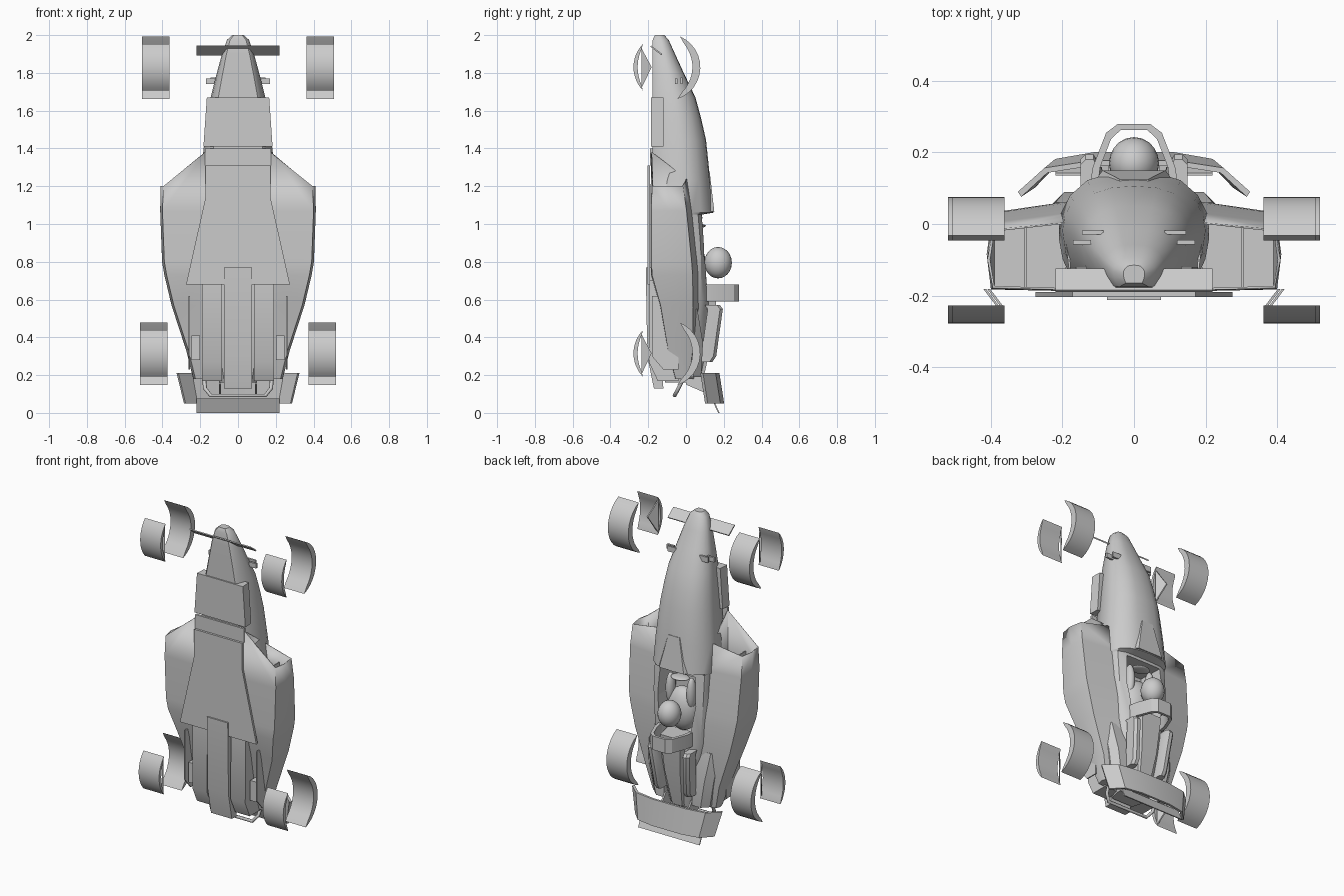
import bpy, bmesh, math

if "Cube" in bpy.data.objects:
    bpy.data.objects.remove(bpy.data.objects["Cube"])

grey = bpy.data.materials.new("light grey")
grey.diffuse_color = (0.6, 0.6, 0.6, 1)
grey.use_nodes = True
grey.node_tree.nodes["Principled BSDF"].inputs["Base Color"].default_value = grey.diffuse_color


def build(name, verts, faces, mirror=False, smooth=30):
    me = bpy.data.meshes.new(name)
    me.from_pydata(verts, [], faces)
    bm = bmesh.new()
    bm.from_mesh(me)
    bmesh.ops.remove_doubles(bm, verts=bm.verts, dist=1e-5)
    bmesh.ops.recalc_face_normals(bm, faces=bm.faces)
    bm.to_mesh(me)
    bm.free()
    me.materials.append(grey)
    ob = bpy.data.objects.new(name, me)
    bpy.context.collection.objects.link(ob)
    if mirror:
        ob.modifiers.new("mirror", 'MIRROR')
    if smooth:
        bpy.ops.object.select_all(action='DESELECT')
        ob.select_set(True)
        bpy.context.view_layer.objects.active = ob
        bpy.ops.object.shade_smooth_by_angle(angle=math.radians(smooth))
    return ob


def loft(name, rings, cap_start=True, **kw):
    n = len(rings[0])
    verts = [p for r in rings for p in r]
    faces = [(i * n + j, i * n + (j + 1) % n, (i + 1) * n + (j + 1) % n, (i + 1) * n + j)
             for i in range(len(rings) - 1) for j in range(n)]
    if cap_start:
        faces.append(tuple(range(n)))
    faces.append(tuple(range(len(verts) - n, len(verts))))
    return build(name, verts, faces, **kw)


def prism(name, pts, axis, a, b, **kw):
    put = {'x': lambda p, t: (t, p[0], p[1]),
           'y': lambda p, t: (p[0], t, p[1]),
           'z': lambda p, t: (p[0], p[1], t)}[axis]
    return loft(name, [[put(p, t) for p in pts] for t in (a, b)], **kw)


def box(name, x, y, z, **kw):
    return prism(name, [(x[0], y[0]), (x[1], y[0]), (x[1], y[1]), (x[0], y[1])], 'z', *z, **kw)


def ellipsoid(name, loc, radii):
    bm = bmesh.new()
    bmesh.ops.create_uvsphere(bm, u_segments=20, v_segments=12, radius=1)
    verts = [tuple(c + r * k for c, r, k in zip(loc, radii, v.co)) for v in bm.verts]
    faces = [[v.index for v in f.verts] for f in bm.faces]
    bm.free()
    return build(name, verts, faces, smooth=60)


# nose, tub and engine cover: z, half width, underside y, top y, squareness
stations = [(2.0, .03, -.165, -.115, 0), (1.975, .058, -.176, -.092, 0), (1.9, .085, -.178, -.058, 0),
            (1.8, .112, -.178, -.012, 0), (1.67, .145, -.178, .05, 0), (1.56, .162, -.178, .08, 0),
            (1.445, .177, -.178, .106, 0), (1.235, .2, -.178, .128, 0), (1.06, .21, -.178, .145, 0),
            (1.05, .21, -.178, .085, 1), (.88, .21, -.178, .1, 1), (.6, .19, -.178, .125, .5),
            (.45, .16, -.17, .125, 0), (.3, .13, -.15, .105, 0), (.16, .1, -.11, .075, 0)]
half = [(0, 1), (.35, .985), (.62, .93), (.85, .8), (.97, .65), (1, .52), (.95, .3), (.8, .05), (.72, 0)]
full = [1, 1, .99, .92, .74, .52, .3, .05, 0]
shape = [(x, y, q) for (x, y), q in zip(half, full)]
shape += [(-x, y, q) for x, y, q in reversed(shape[1:])]
body = loft("body", [[(x * w, yb + (yt - yb) * (y + (q - y) * k), z) for x, y, q in shape]
                     for z, w, yb, yt, k in stations])

# cockpit opening cut into the tub
cutter = loft("cockpit_cutter", [[(-w, -.08, z), (w, -.08, z), (w * 1.15, .4, z), (-w * 1.15, .4, z)]
                                 for z, w in ((1.03, .12), (.85, .13), (.62, .095))], smooth=0)
cutter.hide_render = True
cut = body.modifiers.new("cockpit", 'BOOLEAN')
cut.object = cutter
cut.operation = 'DIFFERENCE'
bpy.ops.object.select_all(action='DESELECT')
bpy.context.view_layer.objects.active = body
body.select_set(True)
bpy.ops.object.modifier_apply(modifier="cockpit")
bpy.data.objects.remove(cutter)

# raised fairing in front of the cockpit
loft("cockpit_fairing", [[(-w, y - .03, z), (-w * .8, y, z), (w * .8, y, z), (w, y - .03, z)]
                         for z, w, y in ((1.28, .05, .125), (1.065, .11, .15))])

# driver
ellipsoid("helmet", (0, .17, .795), (.07, .073, .083))
ellipsoid("driver_torso", (0, .03, .78), (.105, .075, .14))
for s in (-1, 1):
    ellipsoid("driver_arm", (s * .075, .05, .9), (.028, .035, .1))
ellipsoid("steering_wheel", (0, .06, .99), (.06, .045, .012))

# roll hoop: an arched band behind the head
outer = [(-.125, .1), (-.115, .16), (-.078, .255), (-.045, .28), (.045, .28), (.078, .255), (.115, .16), (.125, .1)]
inner = [(x * .82, y - .017 if y > .2 else y) for x, y in outer]
prism("roll_hoop", outer + inner[::-1], 'z', .59, .68)

# engine spine and intake pods behind the hoop
loft("engine_spine", [[(-w, .03, z), (-w * .7, y, z), (w * .7, y, z), (w, .03, z)]
                      for z, w, y in ((.64, .1, .165), (.4, .08, .14), (.17, .05, .09))])
loft("intake_pod", [[(x, y - .05, z), (x + .045, y - .05, z), (x + .045, y + .015, z),
                     (x + .03, y + .03, z), (x + .008, y + .03, z), (x, y + .015, z)]
                    for z, x, y in ((.57, .105, .15), (.55, .105, .165), (.3, .085, .13), (.27, .085, .11))],
     mirror=True)

# side pods, open at the slanted front
rings = [[(.17, -.185, 1.38), (.395, -.18, 1.2), (.41, -.1, 1.2), (.395, -.015, 1.2), (.19, .005, 1.24)]]
for z, xi, xo, yb, yt in ((1.07, .17, .4, -.188, .018), (.8, .17, .39, -.188, .045),
                          (.73, .17, .378, -.185, .05), (.57, .15, .34, -.14, .052),
                          (.33, .1, .262, -.1, .05), (.18, .08, .225, -.06, .03)):
    rings.append([(xi, yb, z), (xo, yb + .005, z), (xo + .012, (yb + yt) / 2, z), (xo, yt - .015, z), (xi, yt + .015, z)])
pod = loft("side_pod", rings, cap_start=False, mirror=True)
skin = pod.modifiers.new("skin", 'SOLIDIFY')
skin.thickness = .008
box("radiator", (.19, .39), (-.18, .0), (.93, .95), mirror=True)
prism("duct_vane", [(-.18, 1.15), (-.01, 1.15), (-.01, .95), (-.18, .95)], 'x', .3, .306, mirror=True)
loft("rear_shoulder", [[(.1, -.02, z), (x, -.02, z), (x, y - .04, z), (x - .04, y, z), (.1, y, z)]
                       for z, x, y in ((.55, .26, .06), (.37, .235, .09), (.19, .2, .08))], mirror=True)

# floor, plank, diffuser
prism("floor_plate", [(-.172, 1.31), (.172, 1.31), (.172, 1.14), (.275, .68), (-.275, .68), (-.172, 1.14)],
      'y', -.204, -.19)
box("floor_front", (-.175, .175), (-.19, -.175), (1.31, 1.4))
prism("plank", [(-.213, .77), (-.205, .3), (-.17, .13), (-.12, .13), (-.15, .77)], 'x', -.075, .075)
prism("diffuser_tunnel", [(-.195, .7), (-.197, .27), (-.15, .17), (-.04, .17), (-.04, .7)],
      'x', .085, .19, mirror=True)
prism("diffuser_strake", [(-.18, .62), (-.18, .3), (-.12, .23), (-.04, .23), (-.04, .62)],
      'x', .255, .262, mirror=True)
box("rear_side_box", (.2, .245), (-.16, -.035), (.28, .41), mirror=True)

# front keel box, tilted front wing and small stubs on the nose
loft("keel_box", [[(-w, -.186, z), (w, -.186, z), (w * .98, -.12, z), (-w * .98, -.12, z)]
                  for z, w in ((1.67, .165), (1.41, .183))])
prism("front_wing", [(-.19, 1.94), (-.185, 1.945), (-.125, 1.9), (-.13, 1.893)], 'x', -.22, .22)
box("nose_winglet", (.085, .145), (-.03, -.018), (1.74, 1.775), mirror=True)
box("suspension_stub", (.12, .17), (-.058, -.045), (1.74, 1.77), mirror=True)

# rear wing: an arched sheet with drooping ends, plus a lip
top = [(-.325, .105), (-.25, .172), (-.12, .192), (.12, .192), (.25, .172), (.325, .105)]
section = top + [(x * .97, y - .014) for x, y in reversed(top)]
loft("rear_wing", [[(x * k, y + dy, z) for x, y in section] for z, k, dy in ((.21, 1, -.015), (.05, .88, .01))])
prism("rear_wing_lip", [(.135, .075), (.143, .075), (.178, 0), (.17, 0)], 'x', -.22, .22)
prism("wing_pylon", [(.0, .22), (.0, .15), (.115, .1), (.16, .12), (.08, .22)], 'x', .09, .1, mirror=True)

# rear bumper pipe
curve = bpy.data.curves.new("bumper_path", 'CURVE')
curve.dimensions = '3D'
curve.bevel_depth = .011
curve.bevel_resolution = 1
path = curve.splines.new('POLY')
pts = [(-.18, -.0, .21), (-.175, -.04, .13), (-.145, -.06, .092), (.145, -.06, .092), (.175, -.04, .13), (.18, -.0, .21)]
path.points.add(len(pts) - 1)
for p, c in zip(path.points, pts):
    p.co = (*c, 1)
curve.materials.append(grey)
bpy.context.collection.objects.link(bpy.data.objects.new("rear_bumper_pipe", curve))


# wheels: upper and lower tread crescents with pointed ends, and a small inner plate
def crescent(a0, a1, thick, zc, n=12):
    pts = []
    for i in list(range(n + 1)) + list(range(n - 1, 0, -1)):
        r = .177 if len(pts) <= n else .177 - thick * math.sin(math.pi * i / n) ** .5
        a = math.radians(a0 + (a1 - a0) * i / n)
        pts.append((-.101 + r * math.cos(a), zc + r * math.sin(a)))
    return pts


for tag, zc, x0 in (("front", 1.83, .362), ("rear", .315, .373)):
    for part, a0, a1, t in (("upper", -72, 67, .042), ("lower", 136, 224, .022)):
        prism(f"{tag}_wheel_{part}_tread", crescent(a0, a1, t, zc), 'x', x0, x0 + .147, mirror=True)
    tri = [(x0, -.235, zc + .1), (x0, -.235, zc - .11), (x0 + .04, -.182, zc)]
    loft(f"{tag}_wheel_inner_plate", [tri, [(x + .008, y, z) for x, y, z in tri]], mirror=True)
